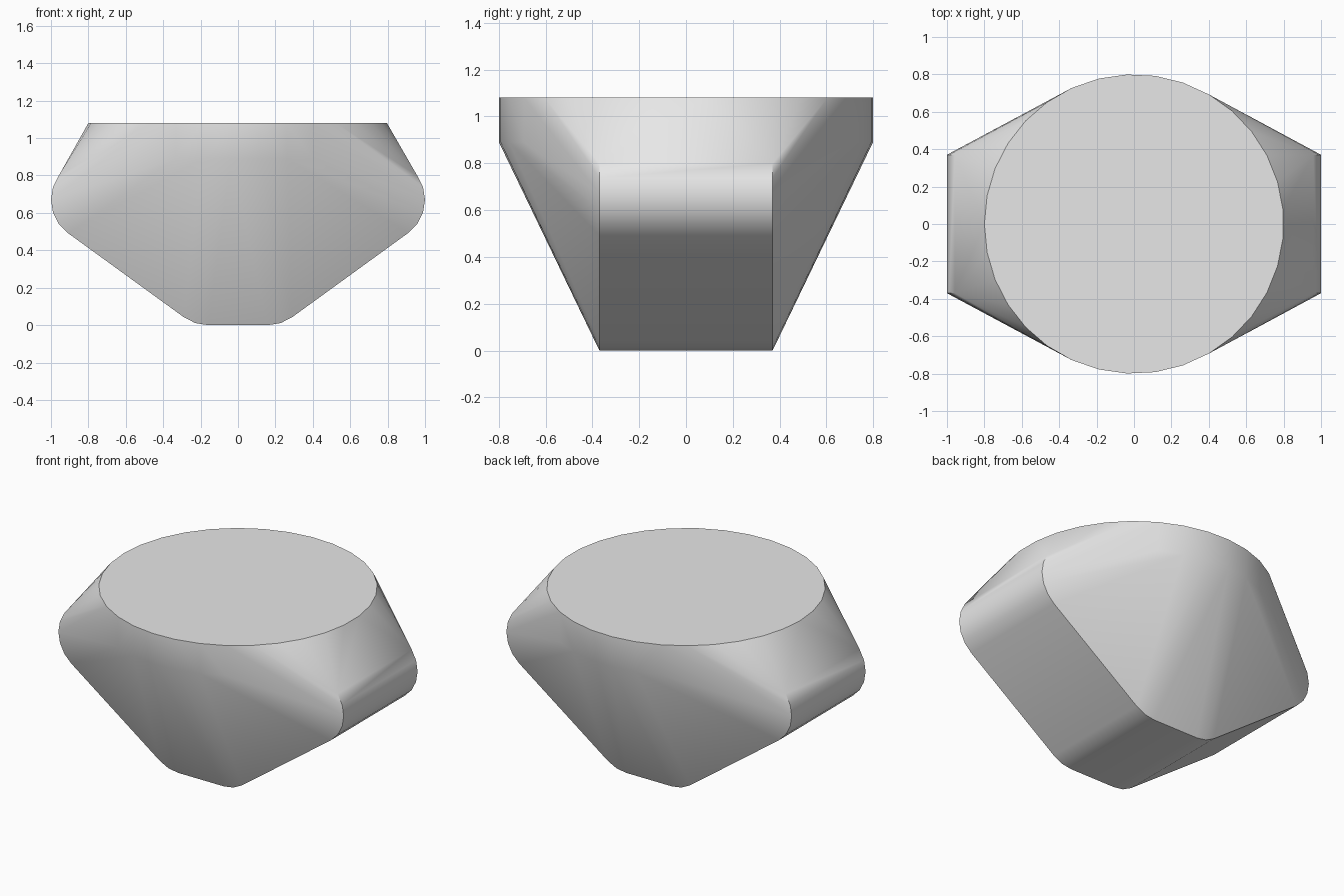
import bpy, bmesh
from math import cos, sin, pi, radians

cube = bpy.data.objects.get("Cube")
if cube:
    bpy.data.objects.remove(cube, do_unlink=True)

# Single plain grey material
GREY = (0.8, 0.8, 0.8, 1.0)
mat = bpy.data.materials.new("plain grey")
mat.use_nodes = True
mat.diffuse_color = GREY
mat.node_tree.nodes["Principled BSDF"].inputs["Base Color"].default_value = GREY

bm = bmesh.new()


def ring(center, radius, segments, place):
    """Add a circle of points, laid out by the place function."""
    for i in range(segments):
        a = pi + 2 * pi * i / segments
        bm.verts.new(place(center[0] + radius * cos(a), center[1] + radius * sin(a)))


# Round cap: a short upright cylinder
for z in (0.89, 1.08):
    ring((0, 0), 0.8, 33, lambda x, y: (x, y, z))

# Rounded triangular block below: three corner rollers lying along y
corner = 0.22
for y in (-0.37, 0.37):
    for center in ((-0.78, 0.67), (0.78, 0.67), (-0.16, corner), (0.16, corner)):
        ring(center, corner, 20, lambda x, z: (x, y, z))

# Wrap the cap and the block in one convex skin
skin = bmesh.ops.convex_hull(bm, input=bm.verts[:])
inside = {g for g in skin["geom_interior"] + skin["geom_unused"]
          if isinstance(g, bmesh.types.BMVert)}
bmesh.ops.delete(bm, geom=list(inside), context='VERTS')
loose = [v for v in bm.verts if not v.link_faces]
bmesh.ops.delete(bm, geom=loose, context='VERTS')
bmesh.ops.dissolve_limit(bm, angle_limit=radians(0.2), verts=bm.verts[:], edges=bm.edges[:])
bmesh.ops.recalc_face_normals(bm, faces=bm.faces[:])

mesh = bpy.data.meshes.new("convex_body")
bm.to_mesh(mesh)
bm.free()
mesh.materials.append(mat)
body = bpy.data.objects.new("convex_body", mesh)
bpy.context.collection.objects.link(body)

# Smooth sides, crisp rim and block edges
bpy.ops.object.select_all(action='DESELECT')
body.select_set(True)
bpy.context.view_layer.objects.active = body
bpy.ops.object.shade_smooth_by_angle(angle=radians(35))
